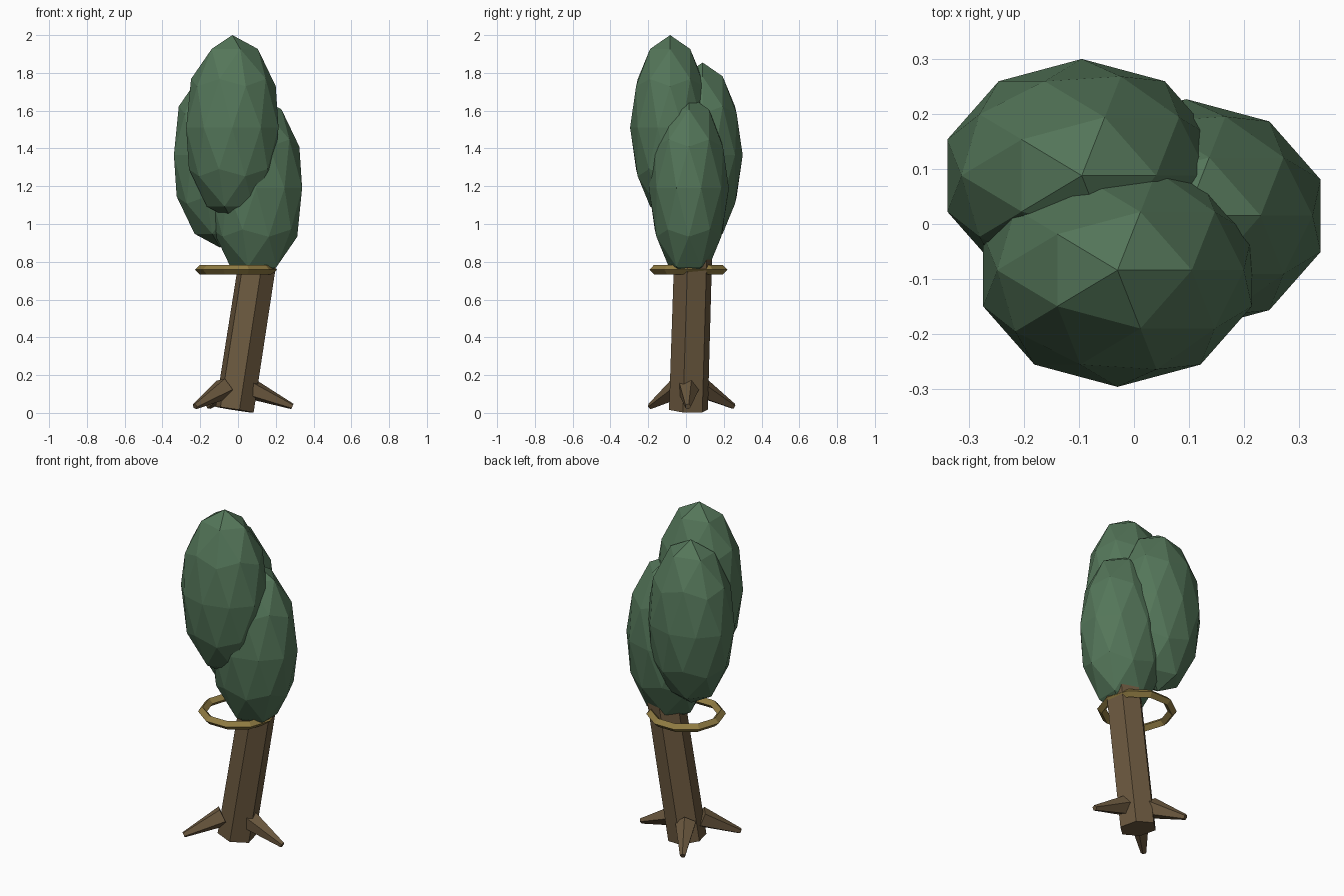
import bpy, bmesh, math
from mathutils import Vector, Matrix

if "Cube" in bpy.data.objects:
    bpy.data.objects.remove(bpy.data.objects["Cube"])


def material(name, rgb):
    m = bpy.data.materials.new(name)
    m.diffuse_color = (*rgb, 1)
    m.use_nodes = True
    m.node_tree.nodes["Principled BSDF"].inputs["Base Color"].default_value = m.diffuse_color
    return m


LEAF = material("leaf green", (0.088, 0.18, 0.1))
BARK = material("bark brown", (0.15, 0.1, 0.05))
GOLD = material("band gold", (0.28, 0.2, 0.055))


def finish(name, bm, mat):
    bmesh.ops.recalc_face_normals(bm, faces=bm.faces)
    mesh = bpy.data.meshes.new(name)
    bm.to_mesh(mesh)
    bm.free()
    mesh.materials.append(mat)
    ob = bpy.data.objects.new(name, mesh)
    bpy.context.collection.objects.link(ob)
    return ob


def tapered(name, start, end, r1, r2, sides, turn, mat):
    """Faceted tapered bar between two points."""
    start, end = Vector(start), Vector(end)
    axis = end - start
    # shortest swing from z keeps the facet direction predictable
    rot = Vector((0, 0, 1)).rotation_difference(axis).to_matrix().to_4x4()
    bm = bmesh.new()
    bmesh.ops.create_cone(
        bm, cap_ends=True, segments=sides, radius1=r1, radius2=r2, depth=axis.length,
        matrix=Matrix.Translation((start + end) / 2) @ rot @ Matrix.Rotation(turn, 4, 'Z'))
    return finish(name, bm, mat)


# leaning six-sided trunk
BASE = Vector((-0.018, 0.013, 0.017))
tapered("trunk", BASE, BASE + Vector((0.143, 0.028, 0.92)), 0.106, 0.103, 6,
        math.radians(14), BARK)

# three roots spreading from the foot
for i, (x, y) in enumerate([(0.288, 0.01), (-0.228, -0.19), (-0.155, 0.252)]):
    out = Vector((x - BASE.x, y - BASE.y, 0)).normalized()
    start = Vector((BASE.x, BASE.y, 0.132)) + out * 0.075
    tapered(f"root_{i + 1}", start, (x, y, 0.034), 0.06, 0.016, 5, 0, BARK)

# three faceted egg-shaped crowns of leaves
for i, centre in enumerate([(-0.03, -0.084, 1.51), (-0.095, 0.088, 1.365), (0.095, 0.015, 1.19)]):
    bm = bmesh.new()
    bmesh.ops.create_icosphere(
        bm, subdivisions=2, radius=1,
        matrix=Matrix.Translation(centre) @ Matrix.Diagonal((0.257, 0.212, 0.49, 1)))
    finish(f"leaf_crown_{i + 1}", bm, LEAF)

# level ring with a diamond section
bm = bmesh.new()
N, R, r = 10, 0.192, 0.025
rings = []
for i in range(N):
    a = 2 * math.pi * i / N
    rings.append([bm.verts.new((-0.01 + (R + dr) * math.cos(a), 0.013 + (R + dr) * math.sin(a), 0.758 + dz))
                  for dr, dz in ((r, 0), (0, r), (-r, 0), (0, -r))])
for i in range(N):
    p, q = rings[i], rings[(i + 1) % N]
    for j in range(4):
        k = (j + 1) % 4
        bm.faces.new((p[j], q[j], q[k], p[k]))
finish("trunk_ring", bm, GOLD)
